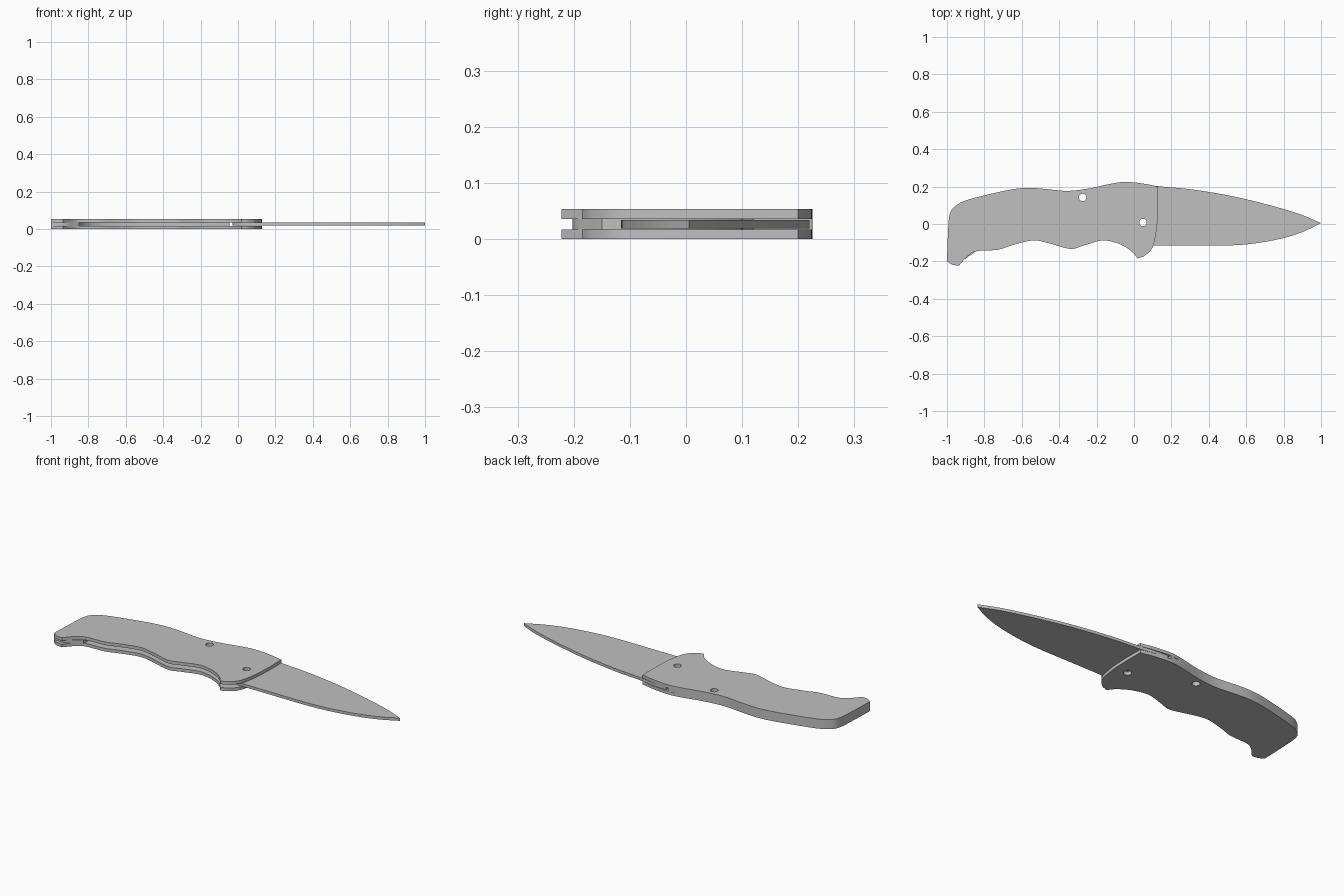
import bpy, bmesh, math
from mathutils import Vector

cube = bpy.data.objects.get("Cube")
if cube:
    bpy.data.objects.remove(cube, do_unlink=True)

steel = bpy.data.materials.new("plain_grey")
steel.use_nodes = True
grey = (0.527, 0.527, 0.527, 1)
steel.diffuse_color = grey
steel.node_tree.nodes["Principled BSDF"].inputs["Base Color"].default_value = grey


def smooth_path(points, steps=6):
    """Catmull-Rom path through the points, keeping sharp ends."""
    pts = [Vector(p) for p in points]
    if len(pts) < 3:
        return pts
    ext = [2 * pts[0] - pts[1]] + pts + [2 * pts[-1] - pts[-2]]
    path = []
    for a, b, c, d in zip(ext, ext[1:], ext[2:], ext[3:]):
        for i in range(steps):
            t = i / steps
            path.append(0.5 * (2 * b + (c - a) * t
                               + (2 * a - 5 * b + 4 * c - d) * t ** 2
                               + (3 * b - a - 3 * c + d) * t ** 3))
    return path + [pts[-1]]


def outline(*segments):
    """Join smooth segments into one closed outline with corners between them."""
    loop = []
    for segment in segments:
        for p in smooth_path(segment):
            if not loop or (p - loop[-1]).length > 1e-4:
                loop.append(p)
    if (loop[0] - loop[-1]).length < 1e-4:
        loop.pop()
    return loop


def circle(centre, radius=0.02, sides=32):
    return [Vector(centre) + radius * Vector((math.cos(a), math.sin(a)))
            for a in (math.tau * i / sides for i in range(sides))]


def plate(name, loop, holes, bottom, top):
    """Flat plate cut to an outline, with round holes through it."""
    curve = bpy.data.curves.new(name + "_profile", "CURVE")
    curve.dimensions = "2D"
    curve.fill_mode = "BOTH"
    curve.extrude = (top - bottom) / 2
    for ring in [loop] + [circle(h) for h in holes]:
        spline = curve.splines.new("POLY")
        spline.points.add(len(ring) - 1)
        for point, p in zip(spline.points, ring):
            point.co = (p.x, p.y, 0, 1)
        spline.use_cyclic_u = True
    helper = bpy.data.objects.new(name + "_profile", curve)
    bpy.context.collection.objects.link(helper)
    graph = bpy.context.evaluated_depsgraph_get()
    mesh = bpy.data.meshes.new_from_object(helper.evaluated_get(graph))
    bpy.data.objects.remove(helper, do_unlink=True)

    bm = bmesh.new()
    bm.from_mesh(mesh)
    bmesh.ops.remove_doubles(bm, verts=bm.verts, dist=1e-5)
    bmesh.ops.recalc_face_normals(bm, faces=bm.faces)
    bmesh.ops.translate(bm, verts=bm.verts, vec=(0, 0, (top + bottom) / 2))
    bm.to_mesh(mesh)
    bm.free()
    mesh.name = name
    mesh.materials.clear()
    mesh.materials.append(steel)
    obj = bpy.data.objects.new(name, mesh)
    bpy.context.collection.objects.link(obj)
    bpy.ops.object.select_all(action="DESELECT")
    obj.select_set(True)
    bpy.context.view_layer.objects.active = obj
    bpy.ops.object.shade_smooth_by_angle(angle=math.radians(30))
    return obj


spine_pin, pivot = (-0.275, 0.142), (0.048, 0.008)

# Handle back edge, shared by the scales and the spacer
back = [(-0.045, 0.225), (-0.13, 0.214), (-0.24, 0.19), (-0.36, 0.177),
        (-0.48, 0.188), (-0.58, 0.193), (-0.69, 0.178), (-0.88, 0.132),
        (-0.95, 0.1), (-0.985, 0.053), (-0.995, -0.06), (-1, -0.2)]

# Handle scales with finger grooves
grip = [(-0.935, -0.222), (-0.89, -0.173), (-0.84, -0.145), (-0.73, -0.138),
        (-0.65, -0.113), (-0.54, -0.088), (-0.45, -0.104), (-0.34, -0.133),
        (-0.265, -0.114), (-0.168, -0.088), (-0.078, -0.107),
        (-0.013, -0.146), (0.02, -0.185)]
nose = [(0.02, -0.185), (0.06, -0.168), (0.1, -0.123), (0.121, -0.03),
        (0.128, 0.08), (0.128, 0.2)]
scale = outline([(0.128, 0.2), (0.056, 0.215)] + back,
                [(-1, -0.2), (-0.97, -0.218), (-0.935, -0.222)], grip, nose)
for name, bottom in (("lower_handle_scale", 0), ("upper_handle_scale", 0.036)):
    plate(name, scale, [spine_pin, pivot], bottom, bottom + 0.0175)

# Spacer along the back of the handle, open towards the fingers
inner = [(-0.85, -0.15), (-0.84, -0.04), (-0.76, 0.04), (-0.6, 0.085),
         (-0.4, 0.1), (-0.2, 0.1), (-0.045, 0.12)]
spacer = outline(back, [(-1, -0.2), (-0.93, -0.2), (-0.88, -0.17), (-0.85, -0.15)],
                 inner, [(-0.045, 0.12), (-0.045, 0.225)])
plate("back_spacer", spacer, [spine_pin], 0.0175, 0.036)

# Blade with its tang between the scales
spine = [(-0.03, 0.22), (0.056, 0.214), (0.128, 0.202), (0.3, 0.186),
         (0.51, 0.152), (0.72, 0.102), (0.885, 0.053), (1, 0.005)]
edge = [(1, 0.005), (0.9, -0.043), (0.78, -0.08), (0.62, -0.107),
        (0.484, -0.115), (0.3, -0.115), (0.1, -0.115)]
tang = [(0.1, -0.115), (0.03, -0.105), (-0.02, -0.06), (-0.03, 0.01),
        (-0.03, 0.22)]
plate("blade", outline(spine, edge, tang), [pivot], 0.019, 0.0345)
